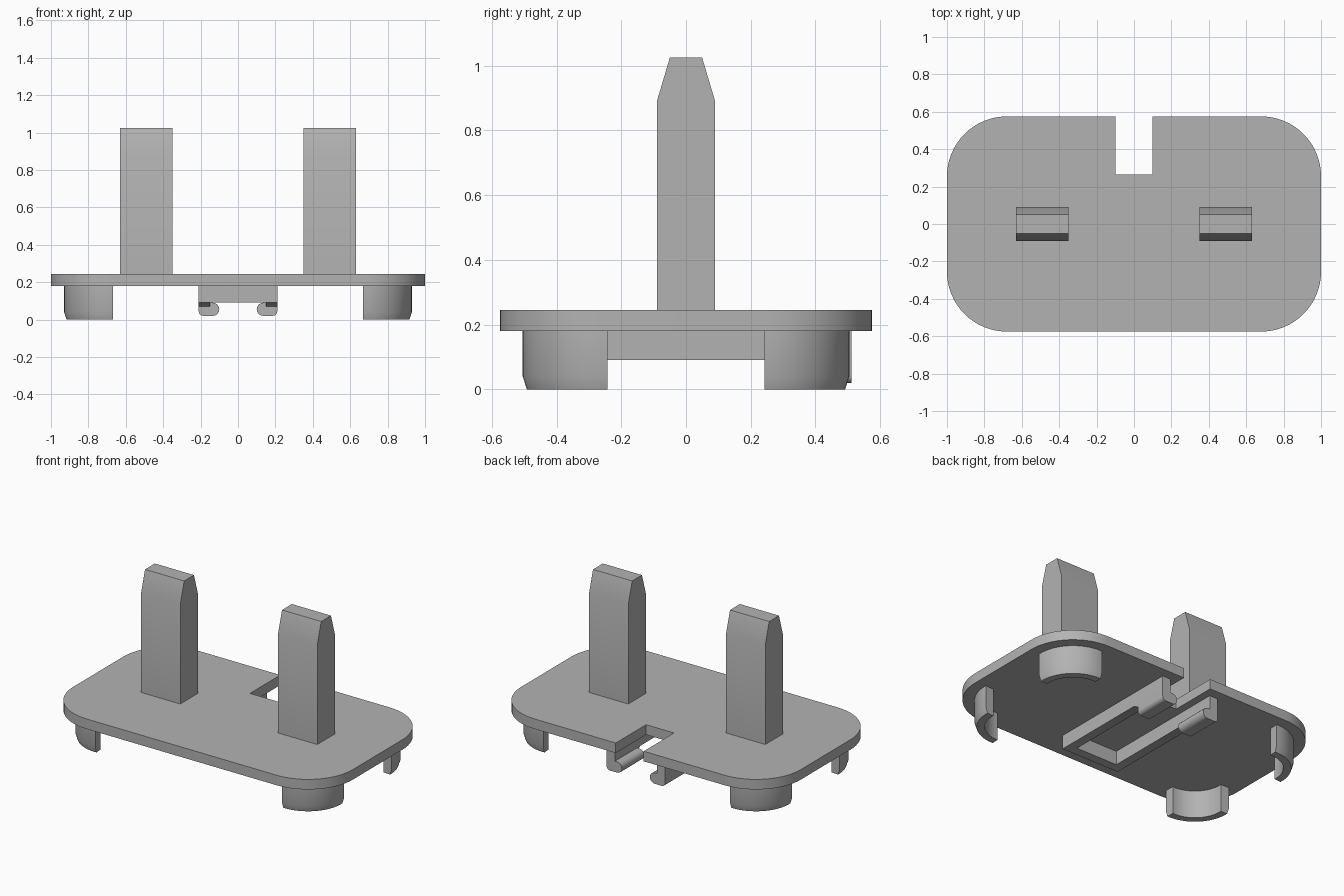
import bpy
import bmesh
from math import sin, cos, pi
from mathutils import Vector

cube = bpy.data.objects.get("Cube")
if cube:
    bpy.data.objects.remove(cube, do_unlink=True)

# Single plastic colour
grey = bpy.data.materials.new("grey plastic")
grey.use_nodes = True
grey.diffuse_color = (0.45, 0.45, 0.45, 1)
grey.node_tree.nodes["Principled BSDF"].inputs["Base Color"].default_value = (0.45, 0.45, 0.45, 1)


def finish(name, bm):
    bmesh.ops.recalc_face_normals(bm, faces=bm.faces)
    mesh = bpy.data.meshes.new(name)
    bm.to_mesh(mesh)
    bm.free()
    mesh.materials.append(grey)
    obj = bpy.data.objects.new(name, mesh)
    bpy.context.collection.objects.link(obj)
    bpy.ops.object.select_all(action="DESELECT")
    obj.select_set(True)
    bpy.context.view_layer.objects.active = obj
    bpy.ops.object.shade_smooth_by_angle(angle=pi / 6)
    return obj


def extrude(name, points, axis, start, end):
    """Extrude a closed 2D profile along one axis."""
    bm = bmesh.new()
    verts = []
    for p in points:
        co = list(p)
        co.insert(axis, start)
        verts.append(bm.verts.new(co))
    face = bm.faces.new(verts)
    move = Vector((0, 0, 0))
    move[axis] = end - start
    new = bmesh.ops.extrude_face_region(bm, geom=[face])["geom"]
    bmesh.ops.translate(bm, vec=move, verts=[v for v in new if isinstance(v, bmesh.types.BMVert)])
    return finish(name, bm)


def arc(cx, cy, r, a0, a1, n):
    return [(cx + r * cos(a0 + (a1 - a0) * i / n), cy + r * sin(a0 + (a1 - a0) * i / n))
            for i in range(n + 1)]


# Corner centres shared by the plate and the feet
CX, CY = 0.68, 0.255
corners = [(CX, CY, 0), (-CX, CY, pi / 2), (-CX, -CY, pi), (CX, -CY, 3 * pi / 2)]

# Rounded base plate with a rear notch
outline = []
for i, (x, y, a) in enumerate(corners):
    outline += arc(x, y, 0.32, a, a + pi / 2, 16)
    if i == 0:
        outline += [(0.1, 0.575), (0.1, 0.265), (-0.1, 0.265), (-0.1, 0.575)]
extrude("base_plate", outline, 2, 0.18, 0.245)

# Curved corner feet with a tapered lower rim
foot_profile = [(0.19, 0.18), (0.25, 0.18), (0.25, 0.04), (0.237, 0), (0.19, 0)]
for i, (x, y, a) in enumerate(corners):
    bm = bmesh.new()
    rings = []
    for k in range(17):
        t = a - 0.05 + (pi / 2 + 0.1) * k / 16
        rings.append([bm.verts.new((x + r * cos(t), y + r * sin(t), z)) for r, z in foot_profile])
    for r0, r1 in zip(rings, rings[1:]):
        for j in range(len(foot_profile)):
            bm.faces.new((r0[j - 1], r0[j], r1[j], r1[j - 1]))
    bm.faces.new(rings[0])
    bm.faces.new(rings[-1])
    finish(f"corner_foot_{i + 1}", bm)

# Front bar of the underside frame
extrude("frame_front_bar", [(-0.15, 0.09), (0.15, 0.09), (0.15, 0.18), (-0.15, 0.18)], 1, -0.4, -0.34)

prong = [(-0.09, 0.245), (0.09, 0.245), (0.09, 0.89), (0.05, 1.025), (-0.05, 1.025), (-0.09, 0.89)]
rail = [(-0.4, 0.18), (-0.4, 0.09), (0.25, 0.09), (0.285, 0.07), (0.285, 0.18)]
hook = ([(0.21, 0.18), (0.15, 0.18), (0.15, 0.09)]
        + arc(0.135, 0.055, 0.035, pi / 2, 3 * pi / 2, 10)
        + arc(0.185, 0.045, 0.025, -pi / 2, 0, 6))

for side, s in (("left", 1), ("right", -1)):
    # Upright prong with a tapered tip
    extrude(f"{side}_prong", prong, 0, s * 0.35, s * 0.63)
    # Side rail and the inward-curled clip at its rear
    extrude(f"{side}_frame_rail", rail, 0, s * 0.15, s * 0.21)
    extrude(f"{side}_clip_hook", [(s * x, z) for x, z in hook], 1, 0.285, 0.512)
